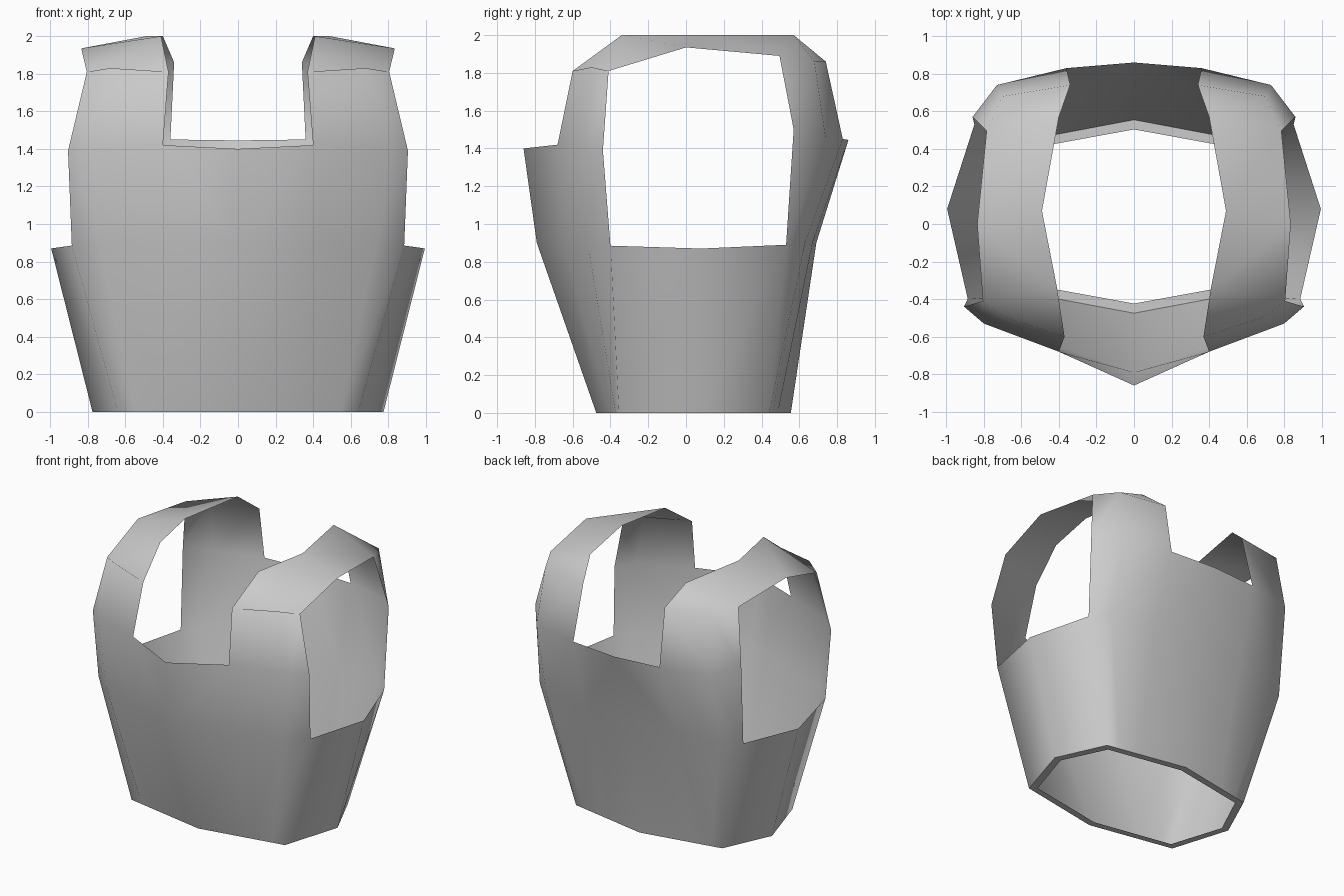
import bpy, bmesh
from mathutils import Vector

if "Cube" in bpy.data.objects:
    bpy.data.objects.remove(bpy.data.objects["Cube"])

# Right half of the shell as named points: columns run front centre (c), neck line (n),
# corner (k), arm edge (a), side (s), then the same mirrored to the back (A, K, N, C).
P = {}


def add(names, *pts):
    for name, p in zip(names.split(), pts):
        P[name] = Vector(p)


# Waist rim
add("c0 a0 s0 A0 C0", (0, -.475, 0), (.64, -.355, 0), (.775, .08, 0), (.61, .44, 0), (0, .555, 0))
for c, a, n, k in (("c0", "a0", "n0", "k0"), ("C0", "A0", "N0", "K0")):
    P[n] = P[c].lerp(P[a], .6)
    P[k] = P[c].lerp(P[a], .85)

# Flat inner lip of the waist rim
for col in "cnkasAKNC":
    p = P[col + "0"]
    P[col + "i"] = Vector((p.x * .93, .04 + (p.y - .04) * .9, 0))

# Level of the arm-hole bottom
add("c1 n1 k1 a1 s1", (0, -.79, .9), (.41, -.65, .9), (.74, -.52, .9), (.885, -.4, .885), (.995, .08, .87))
add("A1 K1 N1 C1", (.85, .53, .89), (.73, .63, .9), (.38, .67, .9), (0, .69, .9))

# Level of the neckline
add("c2 n2 k2 a2", (0, -.86, 1.4), (.4, -.68, 1.42), (.8, -.53, 1.4), (.905, -.44, 1.39))
add("A2 K2 N2 C2", (.86, .57, 1.5), (.73, .74, 1.45), (.36, .83, 1.45), (0, .86, 1.445))

# Shoulder strap, front to back
add("n3 k3 a3 n4", (.37, -.6, 1.81), (.68, -.5, 1.83), (.805, -.41, 1.81), (.41, -.34, 2))
add("a4 n5", (.835, 0, 1.935), (.49, .07, 2))
add("N4 A4 K3 N3", (.4, .57, 2), (.785, .495, 1.89), (.7, .68, 1.86), (.34, .74, 1.86))

# Faces: body rows, then shoulder pieces
faces = []


def rows(cols, lo, hi):
    for a, b in zip(cols, cols[1:]):
        faces.append((a + lo, b + lo, b + hi, a + hi))


rows("cnkasAKNC", "i", "0")
rows("cnkasAKNC", "0", "1")
rows("cnka", "1", "2")
rows("AKNC", "1", "2")
rows("nka", "2", "3")
rows("KN", "2", "3")
faces += [f.split() for f in ("n3 k3 a3 n4", "n4 a3 a4 n5", "n5 a4 A4 N4",
                              "N4 A4 K3 N3", "K3 A4 A2 K2")]

bm = bmesh.new()
V = {name: bm.verts.new(p) for name, p in P.items()}
for f in faces:
    bm.faces.new([V[i] for i in f])
mesh = bpy.data.meshes.new("chest_armor")
bm.to_mesh(mesh)
bm.free()
armor = bpy.data.objects.new("chest_armor", mesh)
bpy.context.collection.objects.link(armor)

# Mirror to the left and smooth all but the waist edge
mirror = armor.modifiers.new("mirror", "MIRROR")
mirror.use_clip = True
bpy.context.view_layer.objects.active = armor
armor.select_set(True)
bpy.ops.object.modifier_apply(modifier="mirror")
bpy.ops.object.shade_smooth_by_angle(angle=1.05)
